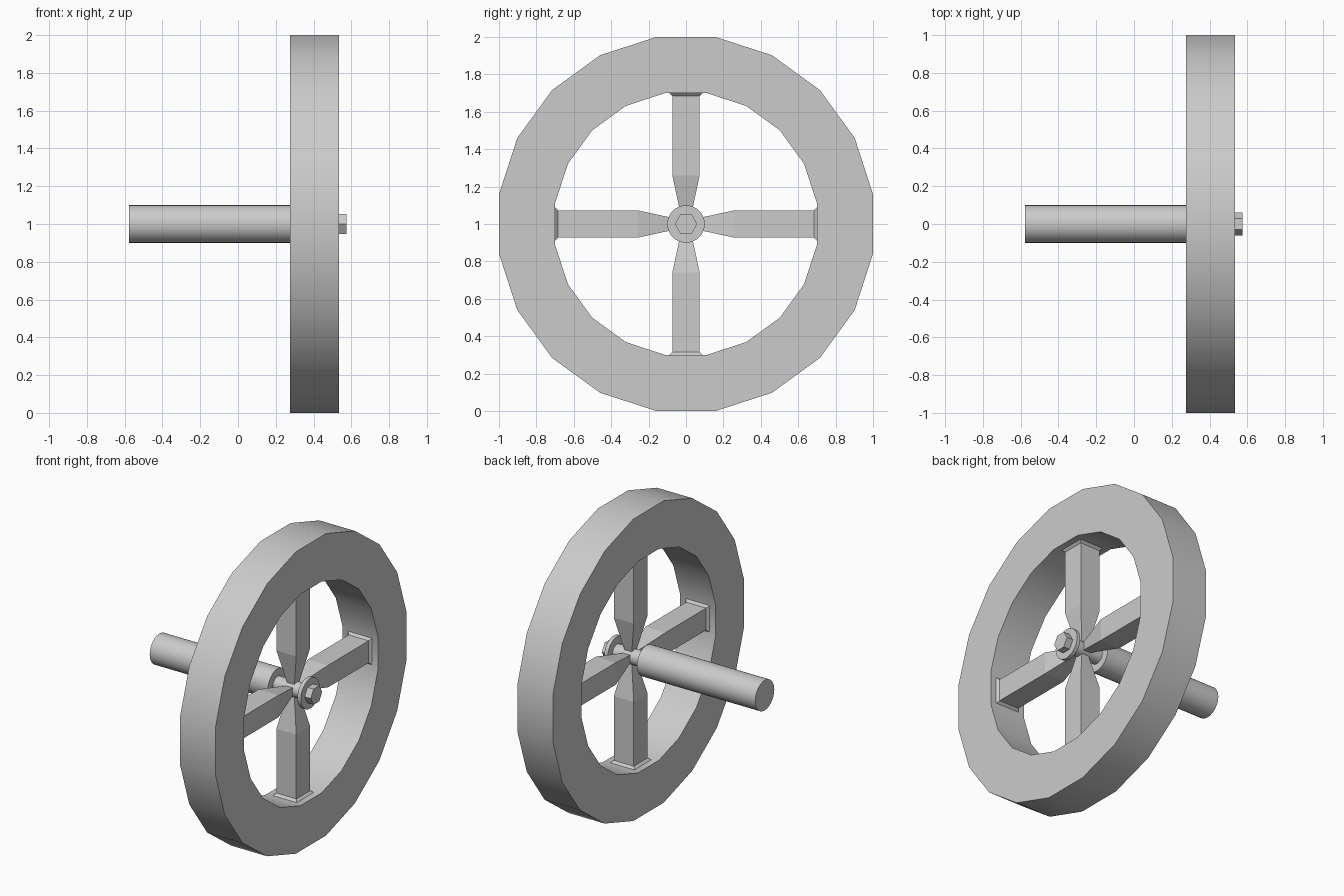
import bpy, bmesh, math
from mathutils import Matrix, Vector

if "Cube" in bpy.data.objects:
    bpy.data.objects.remove(bpy.data.objects["Cube"])

CENTRE = Vector((0, 0, 1))   # wheel axis height
MID_X = 0.405                # middle plane of the rim


def finish(name, bm, smooth=True):
    bmesh.ops.recalc_face_normals(bm, faces=bm.faces)
    mesh = bpy.data.meshes.new(name)
    bm.to_mesh(mesh)
    bm.free()
    ob = bpy.data.objects.new(name, mesh)
    bpy.context.collection.objects.link(ob)
    if smooth:
        bpy.ops.object.select_all(action='DESELECT')
        bpy.context.view_layer.objects.active = ob
        ob.select_set(True)
        bpy.ops.object.shade_smooth_by_angle(angle=math.radians(40))
    return ob


def rod(name, radius, x0, x1, sides, smooth=True):
    """Capped cylinder along x on the wheel axis."""
    bm = bmesh.new()
    bmesh.ops.create_cone(bm, cap_ends=True, segments=sides,
                          radius1=radius, radius2=radius, depth=x1 - x0)
    bm.transform(Matrix.Translation(CENTRE + Vector(((x0 + x1) / 2, 0, 0)))
                 @ Matrix.Rotation(math.pi / 2, 4, 'Y')
                 @ Matrix.Rotation(0, 4, 'Z'))
    return finish(name, bm, smooth)


# Rim: square section swept round in 20 flats, sharp edges rounded
SIDES = 20
bm = bmesh.new()
profile = [(0.275, 1.0), (0.535, 1.0), (0.535, 0.70), (0.275, 0.70)]
rings = []
for i in range(SIDES):
    a = (i + 0.5) * math.tau / SIDES
    k = 1 / math.cos(math.pi / SIDES)
    rings.append([bm.verts.new((x, r * k * math.sin(a), 1 + r * k * math.cos(a)))
                  for x, r in profile])
for i in range(SIDES):
    p, q = rings[i], rings[(i + 1) % SIDES]
    for j in range(4):
        bm.faces.new((p[j], p[(j + 1) % 4], q[(j + 1) % 4], q[j]))
corners = [e for e in bm.edges if e.calc_face_angle(0) > math.radians(60)]
bmesh.ops.bevel(bm, geom=corners, offset=0.025, segments=2, profile=0.5,
                affect='EDGES')
finish("wheel_rim", bm)

# Spokes: square bars, pinched at the hub and slightly flared at the rim
sections = [(0.04, 0.026), (0.26, 0.073), (0.685, 0.073), (0.702, 0.09)]
for n in range(4):
    bm = bmesh.new()
    loops = [[bm.verts.new((sx * h, sy * h, r))
              for sx, sy in ((-1, -1), (1, -1), (1, 1), (-1, 1))]
             for r, h in sections]
    for lo, hi in zip(loops, loops[1:]):
        for j in range(4):
            bm.faces.new((lo[j], lo[(j + 1) % 4], hi[(j + 1) % 4], hi[j]))
    bm.faces.new(loops[0])
    bm.faces.new(loops[-1])
    bm.transform(Matrix.Translation(CENTRE + Vector((MID_X, 0, 0)))
                 @ Matrix.Rotation(n * math.pi / 2, 4, 'X'))
    finish(f"spoke_{n + 1}", bm, smooth=False)

# Axle, thin spindle through the hub, washer and hexagonal bolt head
rod("axle", 0.10, -0.577, 0.29, 32)
rod("spindle", 0.05, 0.28, 0.52, 32)
rod("washer", 0.10, 0.505, 0.53, 32)
rod("bolt_head", 0.06, 0.525, 0.575, 6, smooth=False)
